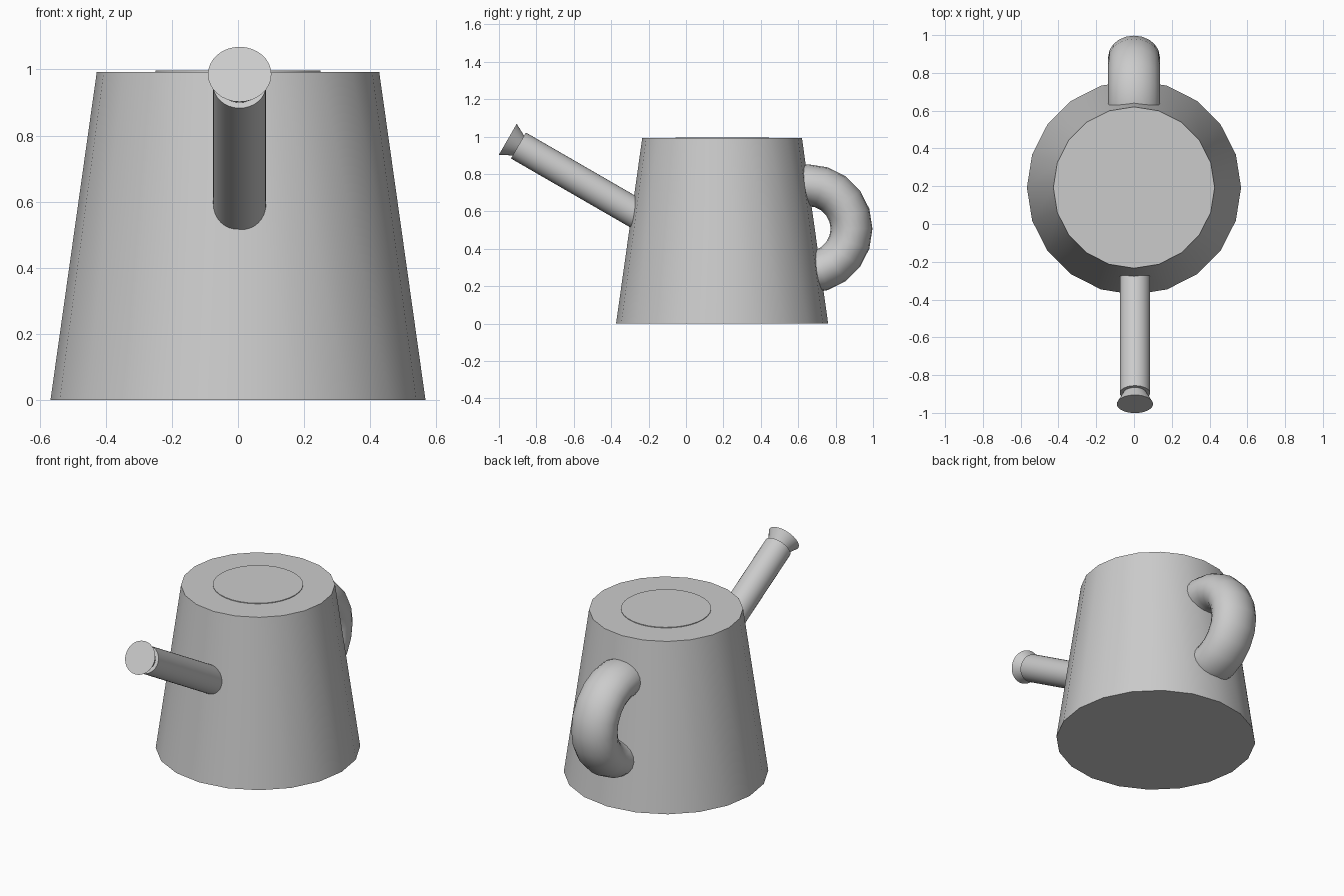
import bpy
from math import radians, pi
from mathutils import Vector

if "Cube" in bpy.data.objects:
    bpy.data.objects.remove(bpy.data.objects["Cube"])


def finish(name):
    ob = bpy.context.object
    ob.name = name
    bpy.ops.object.transform_apply(location=False, rotation=True, scale=True)
    bpy.ops.object.shade_smooth_by_angle(angle=radians(30))
    return ob


def cone_between(name, start, end, r1, r2, sides):
    """Capped cone or cylinder running from start to end."""
    start, end = Vector(start), Vector(end)
    axis = end - start
    bpy.ops.mesh.primitive_cone_add(
        vertices=sides, radius1=r1, radius2=r2, depth=axis.length,
        location=(start + end) / 2,
        rotation=axis.to_track_quat('Z', 'Y').to_euler())
    return finish(name)


CY = 0.193  # body centre

# Tapered body and the nearly flush lid disc
cone_between("body", (0, CY, 0), (0, CY, 0.992), 0.567, 0.427, 20)
cone_between("lid", (0, CY, 0.95), (0, CY, 0.996), 0.25, 0.25, 32)

# Straight spout rising 30 degrees towards the front, with a flared rose
tip = Vector((0.005, -0.953, 0.985))
back = Vector((0, 0.866, -0.5))
cone_between("spout", tip + back * 0.86, tip + back * 0.066, 0.08, 0.08, 32)
cone_between("rose", tip + back * 0.075, tip, 0.056, 0.096, 32)

# Ring handle at the back, wider than it is thick
bpy.ops.mesh.primitive_torus_add(
    major_segments=20, minor_segments=20, major_radius=0.233,
    minor_radius=0.112, location=(0, 0.652, 0.507), rotation=(0, pi / 2, 0))
bpy.context.object.scale.z = 1.22
finish("handle")
